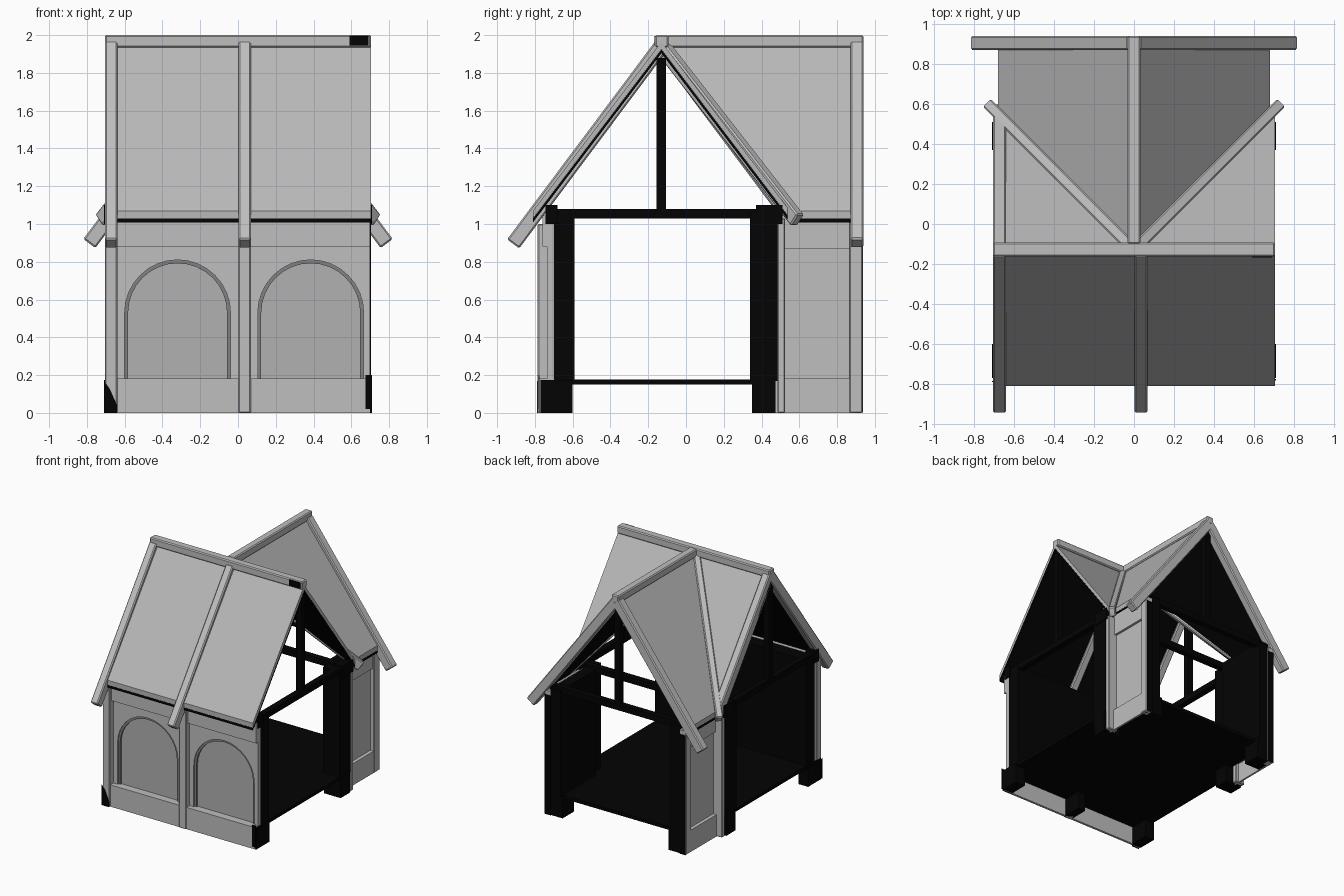
import bpy, bmesh, math
from mathutils import Vector

if "Cube" in bpy.data.objects:
    bpy.data.objects.remove(bpy.data.objects["Cube"], do_unlink=True)


def material(name, value):
    m = bpy.data.materials.new(name)
    m.use_nodes = True
    color = (value, value, value, 1)
    m.diffuse_color = color
    m.node_tree.nodes["Principled BSDF"].inputs["Base Color"].default_value = color
    return m


TRIM = material("light grey trim", 0.52)
ROOF = material("grey roof", 0.48)
INFILL = material("mid grey infill", 0.44)
RIM = material("dark grey rim", 0.22)
DARK = material("black interior", 0.001)


def prism(name, base, shift, mat):
    """Polygon swept along a vector."""
    n = len(base)
    base = [Vector(p) for p in base]
    verts = base + [p + Vector(shift) for p in base]
    faces = [tuple(range(n))[::-1], tuple(range(n, 2 * n))]
    faces += [(i, (i + 1) % n, (i + 1) % n + n, i + n) for i in range(n)]
    me = bpy.data.meshes.new(name)
    me.from_pydata(verts, [], faces)
    me.materials.append(mat)
    bm = bmesh.new()
    bm.from_mesh(me)
    bmesh.ops.recalc_face_normals(bm, faces=bm.faces)
    bm.to_mesh(me)
    bm.free()
    ob = bpy.data.objects.new(name, me)
    bpy.context.collection.objects.link(ob)
    return ob


def box(name, x, y, z, mat, bevel=0):
    base = [(x[0], y[0], z[0]), (x[1], y[0], z[0]), (x[1], y[1], z[0]), (x[0], y[1], z[0])]
    ob = prism(name, base, (0, 0, z[1] - z[0]), mat)
    if bevel:
        ob.modifiers.new("soft_edges", "BEVEL").width = bevel
    return ob


def beam(name, a, b, width, depth, mat):
    """Timber between two points."""
    a, b = Vector(a), Vector(b)
    ob = box(name, (0, (b - a).length), (-width / 2, width / 2), (-depth / 2, depth / 2), mat, 0.008)
    ob.rotation_mode = "QUATERNION"
    ob.rotation_quaternion = (b - a).to_track_quat("X", "Z")
    ob.location = a


RIDGE_Y = -0.13
END = 0.705
BACK = 0.87
EAVE = 0.68
RIDGE_Z, EAVE_Z = 1.965, 1.07


def roof(name, ridge, eave):
    """Sloped panel with a dark lining; each edge is a pair of plan points."""
    for label, drop, thick, mat in (("roof", 0, 0.04, ROOF), ("lining", 0.041, 0.02, DARK)):
        pts = [(*p, RIDGE_Z - drop) for p in ridge]
        pts += [(*p, EAVE_Z - drop) for p in reversed(eave)]
        if pts[0] == pts[1]:
            pts.pop(0)
        prism(name + "_" + label, pts, (0, 0, -thick), mat)


# Roof panels
apex = (0, RIDGE_Y)
roof("front", ((-END, RIDGE_Y), (END, RIDGE_Y)), ((-END, RIDGE_Y - EAVE), (END, RIDGE_Y - EAVE)))
for s, side in ((1, "left"), (-1, "right")):
    valley = (s * EAVE, RIDGE_Y + EAVE)
    roof(side + "_rear", (apex, (s * END, RIDGE_Y)), (valley, (s * END, RIDGE_Y + EAVE)))
    roof(side + "_wing", (apex, (0, BACK)), (valley, (s * EAVE, BACK)))

# Ridge beams and rafters
box("main_ridge", (-END, END), (-0.163, -0.093), (1.935, 2.0), TRIM, 0.008)
box("ridge_end_patch", (0.59, 0.69), (-0.167, -0.162), (1.945, 1.995), DARK)
box("wing_ridge", (-0.033, 0.033), (-0.1, 0.94), (1.935, 2.0), TRIM, 0.008)
for x, label in ((-0.672, "end"), (0.035, "middle")):
    beam(label + "_front_rafter", (x, RIDGE_Y, 1.945), (x, -0.915, 0.895), 0.066, 0.08, TRIM)
beam("end_rear_rafter", (-0.672, RIDGE_Y, 1.945), (-0.672, 0.57, 1.01), 0.066, 0.08, TRIM)
for s, side in ((1, "left"), (-1, "right")):
    beam(side + "_gable_rafter", (0, 0.905, 1.945), (s * 0.787, 0.905, 0.897), 0.07, 0.08, TRIM)
    beam(side + "_valley_beam", (0, RIDGE_Y, 1.945), (s * 0.72, 0.59, 1.02), 0.055, 0.08, TRIM)

# Front wall: arched bays, eaves band, posts and skirt
box("front_wall_core", (-0.7, 0.7), (-0.70, -0.59), (0.178, 1.06), DARK)
box("front_infill", (-0.7, 0.7), (-0.71, -0.70), (0.18, 1.0), INFILL)
RADIUS, SPRING, SILL = 0.28, 0.53, 0.18


def arch(cx, r, y):
    pts = [(cx - r, y, SILL)]
    for i in range(17):
        a = math.pi * (1 - i / 16)
        pts.append((cx + r * math.cos(a), y, SPRING + r * math.sin(a)))
    return pts + [(cx + r, y, SILL)]


for cx, x0, x1, label in ((-0.32, -0.7, 0.02, "right"), (0.385, 0.05, 0.7, "left")):
    outline = [(x0, -0.735, SILL)] + arch(cx, RADIUS, -0.735)
    outline += [(x1, -0.735, SILL), (x1, -0.735, 1.04), (x0, -0.735, 1.04)]
    prism(label + "_arched_wall", outline, (0, 0.025, 0), TRIM)
    rim = arch(cx, RADIUS, -0.725) + arch(cx, RADIUS - 0.018, -0.725)[::-1]
    prism(label + "_arch_rim", rim, (0, 0.02, 0), RIM)
box("front_eaves_band", (-0.7, 0.7), (-0.76, -0.73), (0.88, 1.045), TRIM)
for x, label in ((-0.672, "end"), (0.035, "middle")):
    box(label + "_front_post", (x - 0.033, x + 0.033), (-0.785, -0.72), (0, 1.0), TRIM, 0.006)
box("front_skirt", (-0.7, 0.7), (-0.775, -0.755), (0, 0.18), TRIM)
box("front_skirt_ledge", (-0.7, 0.7), (-0.775, -0.7), (0.165, 0.182), TRIM)
for x, w, label in ((-0.665, 0.045, "right"), (0.665, 0.045, "left"), (0.035, 0.035, "middle")):
    box(label + "_front_foot", (x - w, x + w), (-0.77, -0.6), (0, 0.175), DARK)
# Dark chips on the front corners
prism("right_foot_chip", [(-0.71, -0.79, 0), (-0.64, -0.79, 0), (-0.64, -0.79, 0.04),
                          (-0.68, -0.79, 0.13), (-0.71, -0.79, 0.17)], (0, 0.006, 0), DARK)
box("left_foot_chip", (0.675, 0.71), (-0.782, -0.775), (0.02, 0.2), DARK)

# Floor
box("main_floor", (-0.7, 0.7), (-0.755, 0.46), (0.15, 0.178), DARK)
box("wing_floor", (-0.61, 0.61), (0.46, 0.9), (0.15, 0.178), DARK)


def side_box(name, s, x, y, z, mat, bevel=0):
    xs = sorted((s * x[0], s * x[1]))
    return box(name, xs, y, z, mat, bevel)


# Wing walls, corner posts and end frames, mirrored
for s, side in ((1, "left"), (-1, "right")):
    side_box(side + "_wing_core", s, (0.51, 0.60), (0.47, 0.86), (0.178, 1.06), DARK)
    side_box(side + "_wing_wall", s, (0.60, 0.62), (0.47, 0.9), (0.18, 1.05), TRIM)
    side_box(side + "_wing_band", s, (0.62, 0.64), (0.5, 0.9), (0.87, 1.045), TRIM)
    side_box(side + "_wing_skirt", s, (0.635, 0.65), (0.47, 0.9), (0, 0.18), TRIM)
    side_box(side + "_wing_ledge", s, (0.60, 0.65), (0.47, 0.9), (0.165, 0.182), TRIM)
    side_box(side + "_inner_corner_post", s, (0.61, 0.70), (0.485, 0.525), (0, 1.03), TRIM, 0.006)
    side_box(side + "_outer_corner_post", s, (0.595, 0.655), (0.865, 0.935), (0, 1.04), TRIM, 0.006)
    side_box(side + "_gable_post", s, (0.51, 0.60), (0.84, 0.93), (0.17, 1.06), DARK)
    side_box(side + "_gable_post_cap", s, (0.595, 0.65), (0.934, 0.938), (0, 1.0), DARK)
    side_box(side + "_gable_foot", s, (0.49, 0.634), (0.78, 0.93), (0, 0.17), DARK)
    side_box(side + "_rear_post", s, (0.55, 0.703), (0.34, 0.485), (0.17, 1.06), DARK)
    side_box(side + "_rear_foot", s, (0.55, 0.705), (0.35, 0.475), (0, 0.17), DARK)
    side_box(side + "_tie_beam", s, (0.645, 0.695), (-0.74, 0.5), (1.03, 1.08), DARK)
    side_box(side + "_king_post", s, (0.645, 0.695), (-0.155, -0.105), (1.06, 1.88), DARK)
    for y0, y1, label in ((-0.745, -0.68, "front"), (0.37, 0.51, "rear")):
        side_box(side + "_" + label + "_plate_end", s, (0.63, 0.71), (y0, y1), (1.0, 1.1), DARK)

# Wing roof frame and rear wall plate
box("wing_tie_beam", (-0.62, 0.62), (0.86, 0.91), (1.03, 1.08), DARK)
box("wing_king_post", (-0.025, 0.025), (0.86, 0.91), (1.06, 1.88), DARK)
box("rear_plate", (-0.65, 0.65), (0.41, 0.46), (1.03, 1.08), DARK)
